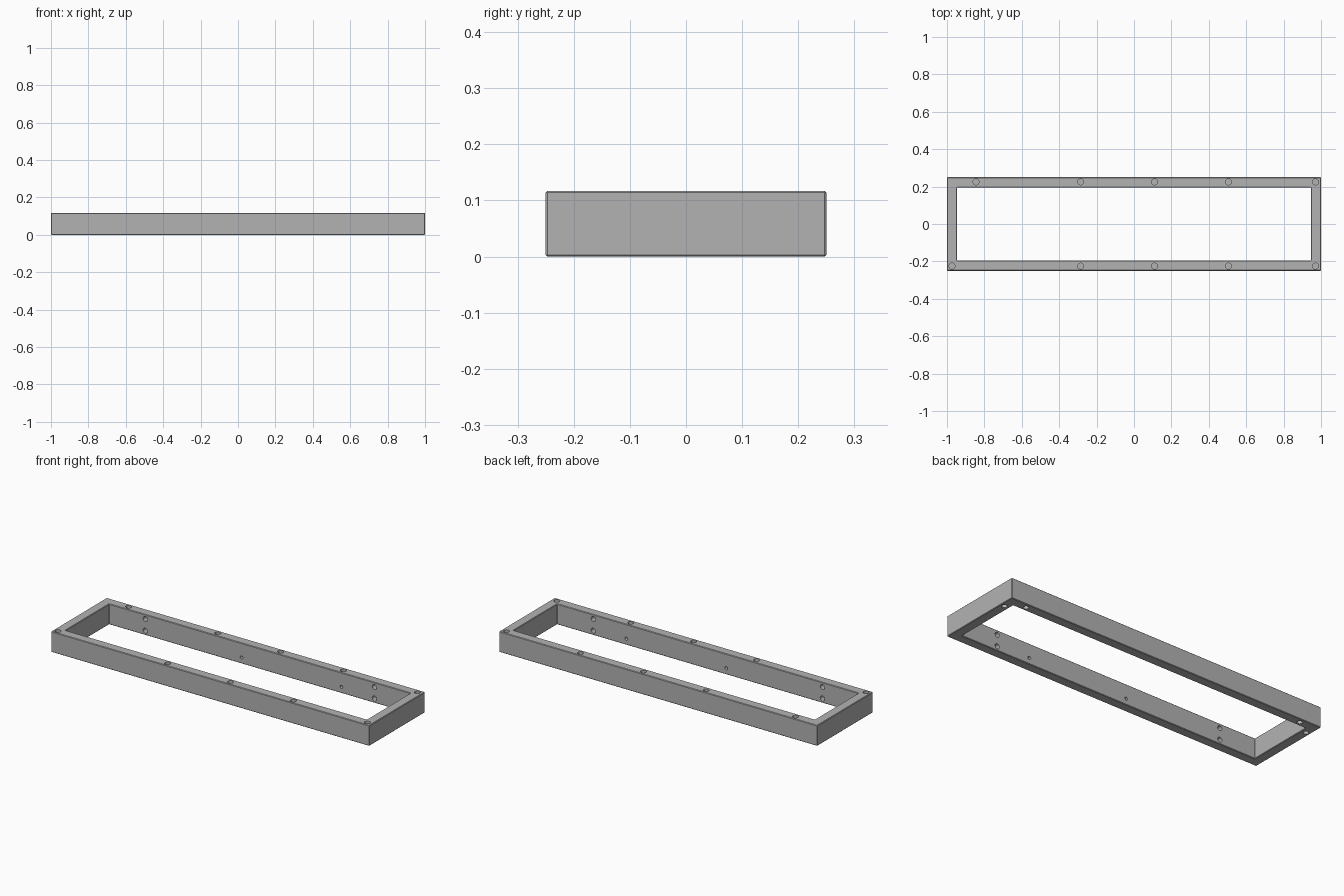
import bpy, bmesh
from math import pi
from mathutils import Matrix, Vector

cube = bpy.data.objects.get("Cube")
if cube:
    bpy.data.objects.remove(cube, do_unlink=True)

LENGTH, DEPTH, HEIGHT = 2.0, 0.5, 0.117
WALL = 0.054
HOLE_DEPTH = 0.03

grey = bpy.data.materials.new("plain_grey")
grey.use_nodes = True
colour = (0.45, 0.45, 0.45, 1)
grey.diffuse_color = colour
grey.node_tree.nodes["Principled BSDF"].inputs["Base Color"].default_value = colour


def make_object(name, bm):
    bmesh.ops.recalc_face_normals(bm, faces=bm.faces)
    mesh = bpy.data.meshes.new(name)
    bm.to_mesh(mesh)
    bm.free()
    mesh.materials.append(grey)
    obj = bpy.data.objects.new(name, mesh)
    bpy.context.collection.objects.link(obj)
    return obj


def drill(bm, point, axis, radius):
    """Add a cylinder that cuts a blind hole centred on a surface point."""
    turn = Vector(axis).to_track_quat('Z', 'Y').to_matrix().to_4x4()
    bmesh.ops.create_cone(bm, cap_ends=True, segments=24, radius1=radius,
                          radius2=radius, depth=2 * HOLE_DEPTH,
                          matrix=Matrix.Translation(point) @ turn)


# Rectangular frame with fine edge chamfers
bm = bmesh.new()
rings = []
for inset, z in ((0, 0), (0, HEIGHT), (WALL, HEIGHT), (WALL, 0)):
    x, y = LENGTH / 2 - inset, DEPTH / 2 - inset
    rings.append([bm.verts.new((sx * x, sy * y, z))
                  for sx, sy in ((-1, -1), (1, -1), (1, 1), (-1, 1))])
for a, b in zip(rings, rings[1:] + rings[:1]):
    for i in range(4):
        j = (i + 1) % 4
        bm.faces.new((a[i], a[j], b[j], b[i]))
bmesh.ops.recalc_face_normals(bm, faces=bm.faces)
edges = [e for e in bm.edges if e.calc_face_angle() > pi / 4]
bmesh.ops.bevel(bm, geom=edges, offset=0.003, segments=1, affect='EDGES')
frame = make_object("frame", bm)

bm = bmesh.new()
# Screw holes in the top of both long rails
for y, first in ((0.225, -0.845), (-0.225, -0.973)):
    for x in (first, -0.285, 0.11, 0.505, 0.97):
        drill(bm, (x, y, HEIGHT), (0, 0, 1), 0.016)
# Paired and single holes in the inner faces of the long rails
for side in (-1, 1):
    y = side * (DEPTH / 2 - WALL)
    for x in (-0.72, 0.72):
        for z in (0.025, 0.091):
            drill(bm, (x, y, z), (0, 1, 0), 0.014)
    for x in (-0.115, 0.512):
        drill(bm, (x, y, 0.035), (0, 1, 0), 0.009)
# Holes underneath the two back corners
for side in (-1, 1):
    for x, y in ((0.975, 0.163), (0.885, 0.222)):
        drill(bm, (side * x, y, 0), (0, 0, 1), 0.014)
cutter = make_object("hole_cutter", bm)
cutter.hide_render = True

# Cut the holes, then discard the cutter
cut = frame.modifiers.new("holes", 'BOOLEAN')
cut.operation = 'DIFFERENCE'
cut.solver = 'EXACT'
cut.object = cutter
graph = bpy.context.evaluated_depsgraph_get()
result = bpy.data.meshes.new_from_object(frame.evaluated_get(graph))
frame.modifiers.clear()
frame.data = result
bpy.data.objects.remove(cutter, do_unlink=True)

bpy.context.view_layer.objects.active = frame
frame.select_set(True)
bpy.ops.object.shade_smooth_by_angle(angle=pi / 6)
